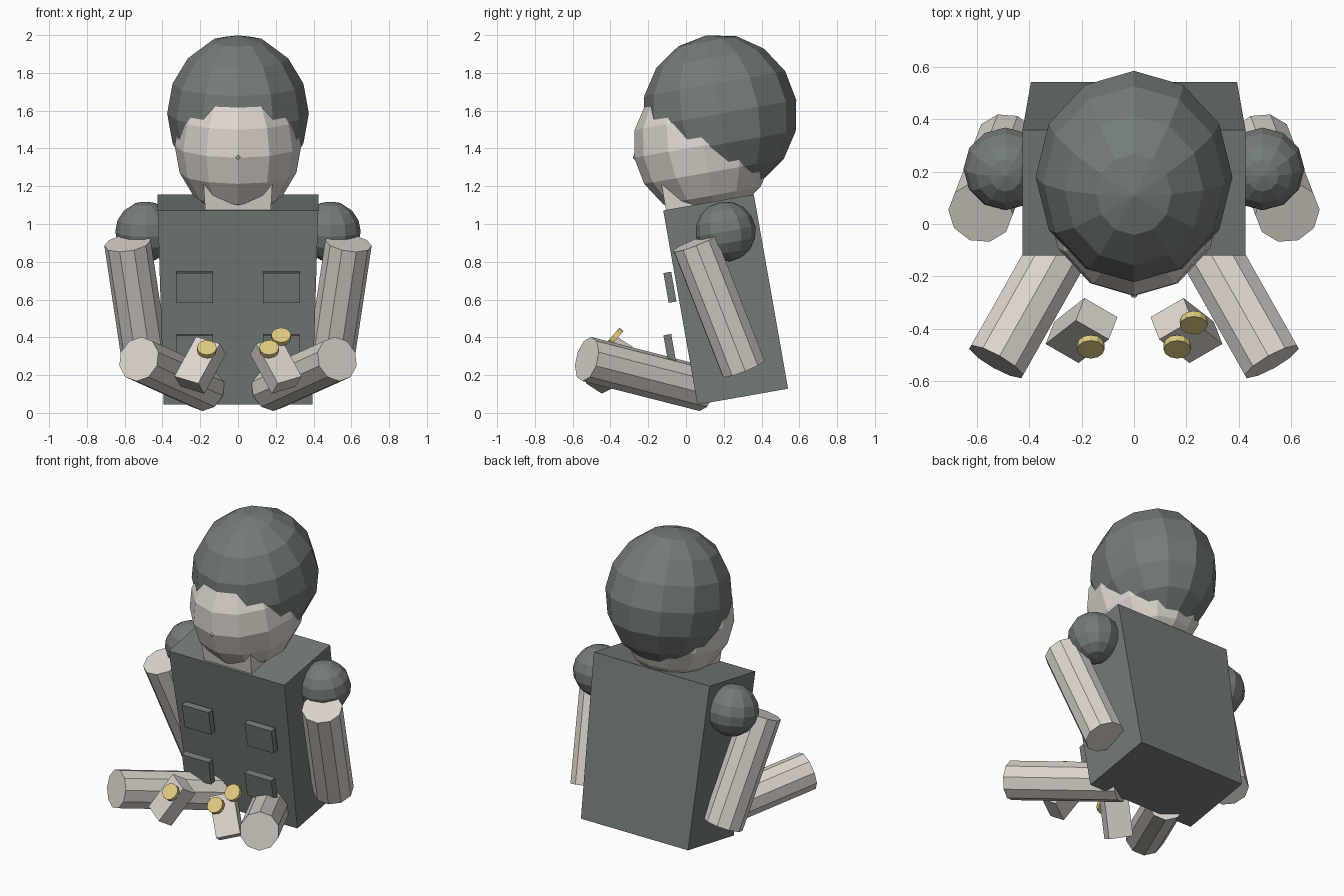
import bpy, bmesh, math
from mathutils import Vector, Matrix

if "Cube" in bpy.data.objects:
    bpy.data.objects.remove(bpy.data.objects["Cube"])

TILT = math.radians(10)
LEAN = Matrix.Rotation(TILT, 4, 'X')   # whole body leans forward


def material(name, rgb):
    m = bpy.data.materials.new(name)
    m.diffuse_color = (*rgb, 1)
    m.use_nodes = True
    m.node_tree.nodes["Principled BSDF"].inputs["Base Color"].default_value = m.diffuse_color
    return m


DARK = material("slate_green", (0.175, 0.202, 0.184))
PALE = material("pale_stone", (0.730, 0.672, 0.617))
GOLD = material("gold", (0.73, 0.59, 0.22))


def finish(bm, name, mat, matrix):
    bmesh.ops.transform(bm, matrix=matrix, verts=bm.verts)
    bmesh.ops.recalc_face_normals(bm, faces=bm.faces)
    me = bpy.data.meshes.new(name)
    bm.to_mesh(me)
    bm.free()
    me.materials.append(mat)
    ob = bpy.data.objects.new(name, me)
    bpy.context.collection.objects.link(ob)
    return ob


def ball(name, mat, centre, radii):
    bm = bmesh.new()
    bmesh.ops.create_uvsphere(bm, u_segments=12, v_segments=8, radius=1)
    return finish(bm, name, mat,
                  Matrix.Translation(centre) @ LEAN @ Matrix.Diagonal((*radii, 1)))


def box(name, mat, centre, size, rot=LEAN, bottom=1.0):
    """Box with an optional narrower bottom."""
    bm = bmesh.new()
    bmesh.ops.create_cube(bm, size=1)
    for v in bm.verts:
        if v.co.z < 0:
            v.co.x *= bottom
    return finish(bm, name, mat,
                  Matrix.Translation(centre) @ rot @ Matrix.Diagonal((*size, 1)))


def rod(name, mat, a, b, r, sides=10, r2=None):
    a, b = Vector(a), Vector(b)
    bm = bmesh.new()
    bmesh.ops.create_cone(bm, cap_ends=True, segments=sides, radius1=r,
                          radius2=r if r2 is None else r2, depth=(b - a).length)
    rot = (b - a).to_track_quat('Z', 'Y').to_matrix().to_4x4()
    return finish(bm, name, mat, Matrix.Translation((a + b) / 2) @ rot)


# Torso and neck
box("torso", DARK, (0, 0.21, 0.60), (0.85, 0.487, 1.044), bottom=0.925)
box("neck", PALE, (0, 0.05, 1.14), (0.365, 0.33, 0.22), bottom=0.93)

# Head: face ball overlapped by the larger hair ball
ball("face", PALE, (0, 0.09, 1.415), (0.335, 0.37, 0.38))
ball("hair", DARK, (0, 0.18, 1.585), (0.375, 0.41, 0.42))
rod("nose", PALE, (0, -0.255, 1.355), (0, -0.28, 1.352), 0.024, 4, 0.008)

# Buttons face forward and up
BUTTON_AXIS = Vector((0, -0.75, 0.66))


def button(name, centre):
    c = Vector(centre)
    rod(name, GOLD, c - BUTTON_AXIS * 0.014, c + BUTTON_AXIS * 0.014, 0.052, 12)


for side, s in (("left", -1), ("right", 1)):
    # Arms and legs
    ball(f"{side}_shoulder", DARK, (s * 0.49, 0.21, 0.96), (0.16, 0.16, 0.16))
    rod(f"{side}_arm", PALE, (s * 0.585, 0.045, 0.90), (s * 0.485, 0.305, 0.235), 0.124)
    rod(f"{side}_leg", PALE, (s * 0.175, 0.095, 0.127), (s * 0.525, -0.525, 0.285), 0.12)

    # Hand block, turned inward
    long = Vector((s * 0.115, -0.09, -0.21)).normalized()
    depth = Vector((s * 0.033, -0.085, 0.054))
    depth = (depth - long * depth.dot(long)).normalized()
    wide = depth.cross(long)
    rot = Matrix((wide, depth, long)).transposed().to_4x4()
    box(f"{side}_hand", PALE, (s * 0.20, -0.406, 0.253), (0.15, 0.106, 0.256), rot)
    button(f"{side}_button", (s * 0.165, -0.468, 0.337))

    # Chest pockets standing off the torso
    for level, z in (("upper", 0.665), ("lower", 0.335)):
        box(f"{side}_{level}_pocket", DARK, (s * 0.23, -0.085, z), (0.195, 0.042, 0.16))

# Extra button on one hand
button("extra_button", (0.228, -0.376, 0.403))
